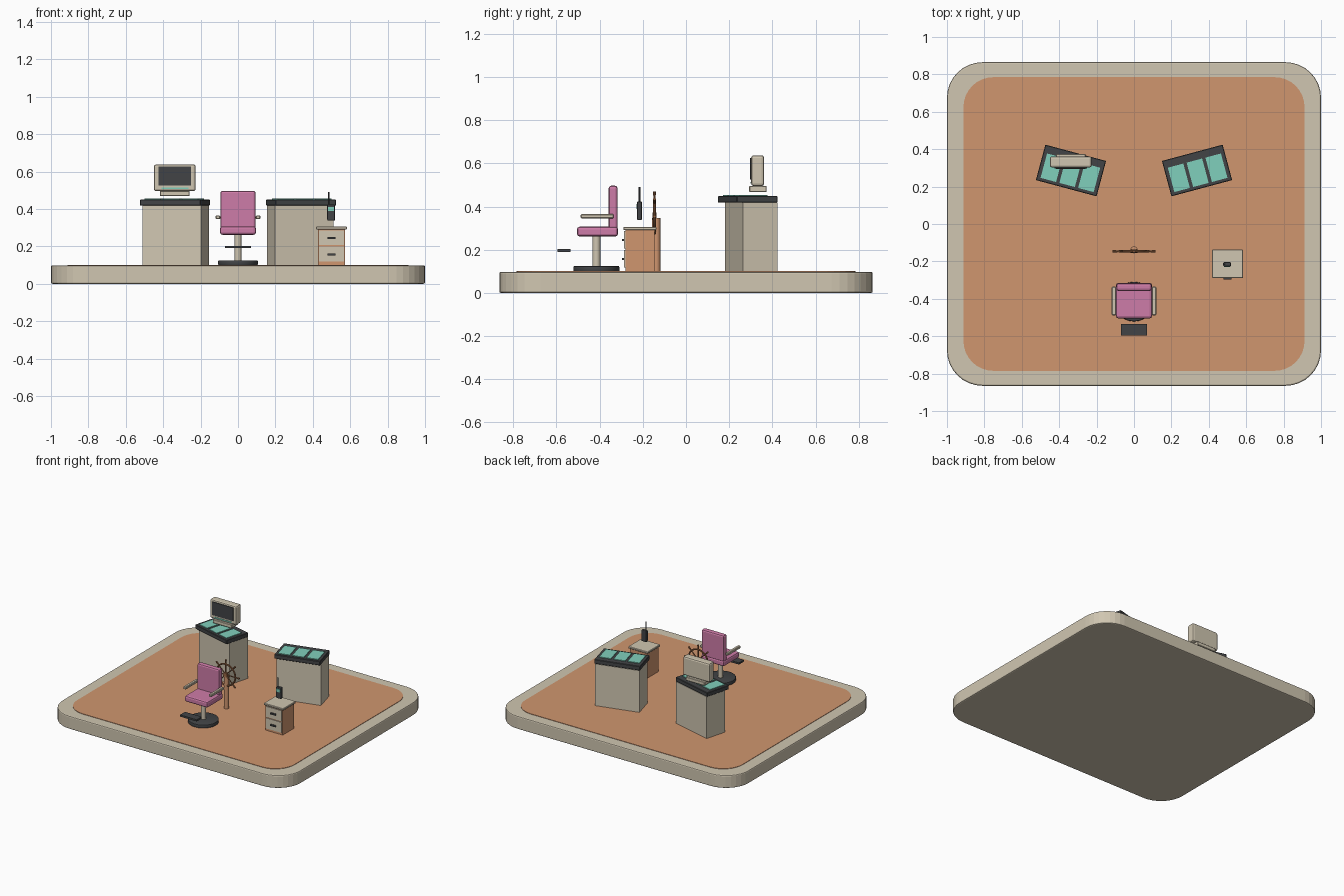
import bpy, bmesh, math
from mathutils import Matrix, Vector

if "Cube" in bpy.data.objects:
    bpy.data.objects.remove(bpy.data.objects["Cube"])


def material(name, rgb):
    m = bpy.data.materials.new(name)
    lin = [((c / 255 + 0.055) / 1.055) ** 2.4 for c in rgb]
    m.diffuse_color = (*lin, 1)
    m.use_nodes = True
    m.node_tree.nodes["Principled BSDF"].inputs["Base Color"].default_value = m.diffuse_color
    return m


BEIGE = material("beige", (208, 198, 177))
ORANGE = material("orange wood", (208, 150, 111))
DARK = material("charcoal", (66, 68, 70))
TEAL = material("teal", (128, 208, 188))
PINK = material("pink", (206, 124, 168))
BROWN = material("brown wood", (152, 102, 68))


def finish(bm, name, mat, smooth=False):
    bmesh.ops.recalc_face_normals(bm, faces=bm.faces)
    me = bpy.data.meshes.new(name)
    bm.to_mesh(me)
    bm.free()
    me.materials.append(mat)
    ob = bpy.data.objects.new(name, me)
    bpy.context.collection.objects.link(ob)
    if smooth:
        bpy.ops.object.select_all(action='DESELECT')
        ob.select_set(True)
        bpy.context.view_layer.objects.active = ob
        bpy.ops.object.shade_smooth_by_angle(angle=math.radians(35))
    return ob


def box(name, mat, x, y, z, bevel=0, segs=2, frame=None):
    """Box from (min, max) ranges, optionally bevelled and placed by a frame."""
    bm = bmesh.new()
    size = [r[1] - r[0] for r in (x, y, z)]
    mid = [(r[1] + r[0]) / 2 for r in (x, y, z)]
    bmesh.ops.create_cube(bm, size=1, matrix=Matrix.Translation(mid) @ Matrix.Diagonal((*size, 1)))
    if bevel:
        bmesh.ops.bevel(bm, geom=bm.edges[:], offset=bevel, segments=segs, profile=0.5, affect='EDGES')
    if frame:
        bm.transform(frame)
    return finish(bm, name, mat)


def rod(name, mat, a, b, r1, r2=None, sides=16, bevel=0):
    """Round bar from point a to point b."""
    a, b = Vector(a), Vector(b)
    d = b - a
    place = Matrix.Translation((a + b) / 2) @ d.to_track_quat('Z', 'Y').to_matrix().to_4x4()
    bm = bmesh.new()
    bmesh.ops.create_cone(bm, cap_ends=True, segments=sides, radius1=r1,
                          radius2=r1 if r2 is None else r2, depth=d.length, matrix=place)
    if bevel:
        rims = [e for e in bm.edges if any(len(f.verts) > 4 for f in e.link_faces)]
        bmesh.ops.bevel(bm, geom=rims, offset=bevel, segments=2, profile=0.5, affect='EDGES')
    return finish(bm, name, mat, True)


def rounded_slab(name, mat, hx, hy, r, z0, z1, bevel=0):
    bm = bmesh.new()
    verts = []
    for k, (sx, sy) in enumerate(((1, 1), (-1, 1), (-1, -1), (1, -1))):
        for i in range(9):
            t = math.radians(90 * k + 90 * i / 8)
            verts.append(bm.verts.new((sx * (hx - r) + r * math.cos(t),
                                       sy * (hy - r) + r * math.sin(t), z0)))
    face = bm.faces.new(verts)
    out = bmesh.ops.extrude_face_region(bm, geom=[face])
    bmesh.ops.translate(bm, vec=(0, 0, z1 - z0),
                        verts=[v for v in out["geom"] if isinstance(v, bmesh.types.BMVert)])
    if bevel:
        rims = [e for e in bm.edges if any(len(f.verts) > 4 for f in e.link_faces)]
        bmesh.ops.bevel(bm, geom=rims, offset=bevel, segments=2, profile=0.5, affect='EDGES')
    return finish(bm, name, mat)


# Platform and inlaid floor
rounded_slab("platform", BEIGE, 1.0, 0.865, 0.19, 0, 0.098, 0.008)
rounded_slab("floor_panel", ORANGE, 0.912, 0.785, 0.16, 0.09, 0.101)

# Two angled consoles with three screens each
for side, s in (("left", -1), ("right", 1)):
    f = Matrix.Translation((0.337 * s, 0.286, 0)) @ Matrix.Rotation(math.radians(15) * s, 4, 'Z')
    box(side + "_console_body", BEIGE, (-0.163, 0.163), (-0.066, 0.098), (0.098, 0.418), frame=f)
    box(side + "_console_top", DARK, (-0.168, 0.168), (-0.098, 0.098), (0.418, 0.450), 0.003, 1, f)
    for i in (-1, 0, 1):
        c = i * 0.104
        box(f"{side}_console_screen_{i + 2}", TEAL, (c - 0.043, c + 0.043), (-0.08, 0.055),
            (0.448, 0.455), frame=f)

# Monitor above the left console
box("monitor_case", BEIGE, (-0.450, -0.226), (0.302, 0.362), (0.495, 0.638), 0.012, 2)
box("monitor_screen", DARK, (-0.425, -0.25), (0.297, 0.305), (0.525, 0.626))
box("monitor_light_strip", TEAL, (-0.41, -0.265), (0.298, 0.305), (0.506, 0.514))
box("monitor_stand", BEIGE, (-0.418, -0.258), (0.293, 0.374), (0.468, 0.496), 0.003, 1)

# Swivel chair
CY = -0.415
rod("chair_base", DARK, (0, CY, 0.098), (0, CY, 0.125), 0.106, sides=24, bevel=0.005)
rod("chair_post", BEIGE, (0, CY, 0.12), (0, CY, 0.265), 0.018)
box("chair_seat", PINK, (-0.096, 0.096), (-0.505, -0.315), (0.262, 0.307), 0.012, 2)
box("chair_back", PINK, (-0.094, 0.094), (-0.358, -0.317), (0.295, 0.497), 0.012, 2)
box("chair_footrest", DARK, (-0.07, 0.07), (-0.595, -0.535), (0.190, 0.203))
for side, s in (("left", -1), ("right", 1)):
    box(side + "_armrest", BEIGE, sorted((s * 0.096, s * 0.119)), (-0.488, -0.335),
        (0.345, 0.365), 0.004, 1)

# Steering wheel on its post
WY, WZ = -0.146, 0.355
rod("wheel_post", ORANGE, (0, -0.138, 0.098), (0, -0.138, 0.347), 0.019)
bm = bmesh.new()
N, M, R, T = 32, 8, 0.08, 0.006
rings = [[bm.verts.new(((R + T * math.cos(b)) * math.cos(a), WY + T * math.sin(b),
                        WZ + (R + T * math.cos(b)) * math.sin(a)))
          for b in (math.tau * j / M for j in range(M))]
         for a in (math.tau * i / N for i in range(N))]
for i in range(N):
    for j in range(M):
        p, q = rings[i], rings[(i + 1) % N]
        bm.faces.new((p[j], q[j], q[(j + 1) % M], p[(j + 1) % M]))
finish(bm, "wheel_rim", BROWN, True)
rod("wheel_hub", BROWN, (0, WY - 0.01, WZ), (0, WY + 0.01, WZ), 0.018)
for i in range(8):
    a = math.tau * i / 8
    p = [(r * math.cos(a), WY, WZ + r * math.sin(a)) for r in (0, 0.088, 0.114)]
    rod(f"wheel_spoke_{i + 1}", BROWN, p[0], p[1], 0.004, sides=8)
    rod(f"wheel_handle_{i + 1}", BROWN, p[1], p[2], 0.005, 0.007, sides=8)

# Side table with two drawers
box("table_body", ORANGE, (0.428, 0.572), (-0.281, -0.145), (0.098, 0.294))
box("table_top", BEIGE, (0.418, 0.582), (-0.290, -0.137), (0.291, 0.306), 0.003, 1)
for i, z in enumerate((0.118, 0.206)):
    box(f"drawer_{i + 1}", BEIGE, (0.434, 0.566), (-0.287, -0.278), (z, z + 0.08))
    box(f"drawer_handle_{i + 1}", DARK, (0.478, 0.522), (-0.297, -0.286), (z + 0.034, z + 0.045))

# Handheld radio above the table
box("radio_body", DARK, (0.477, 0.519), (-0.227, -0.204), (0.337, 0.424), 0.006, 2)
box("radio_screen", TEAL, (0.482, 0.514), (-0.230, -0.225), (0.388, 0.411))
rod("radio_antenna", DARK, (0.485, -0.215, 0.42), (0.485, -0.215, 0.49), 0.004, sides=8)
